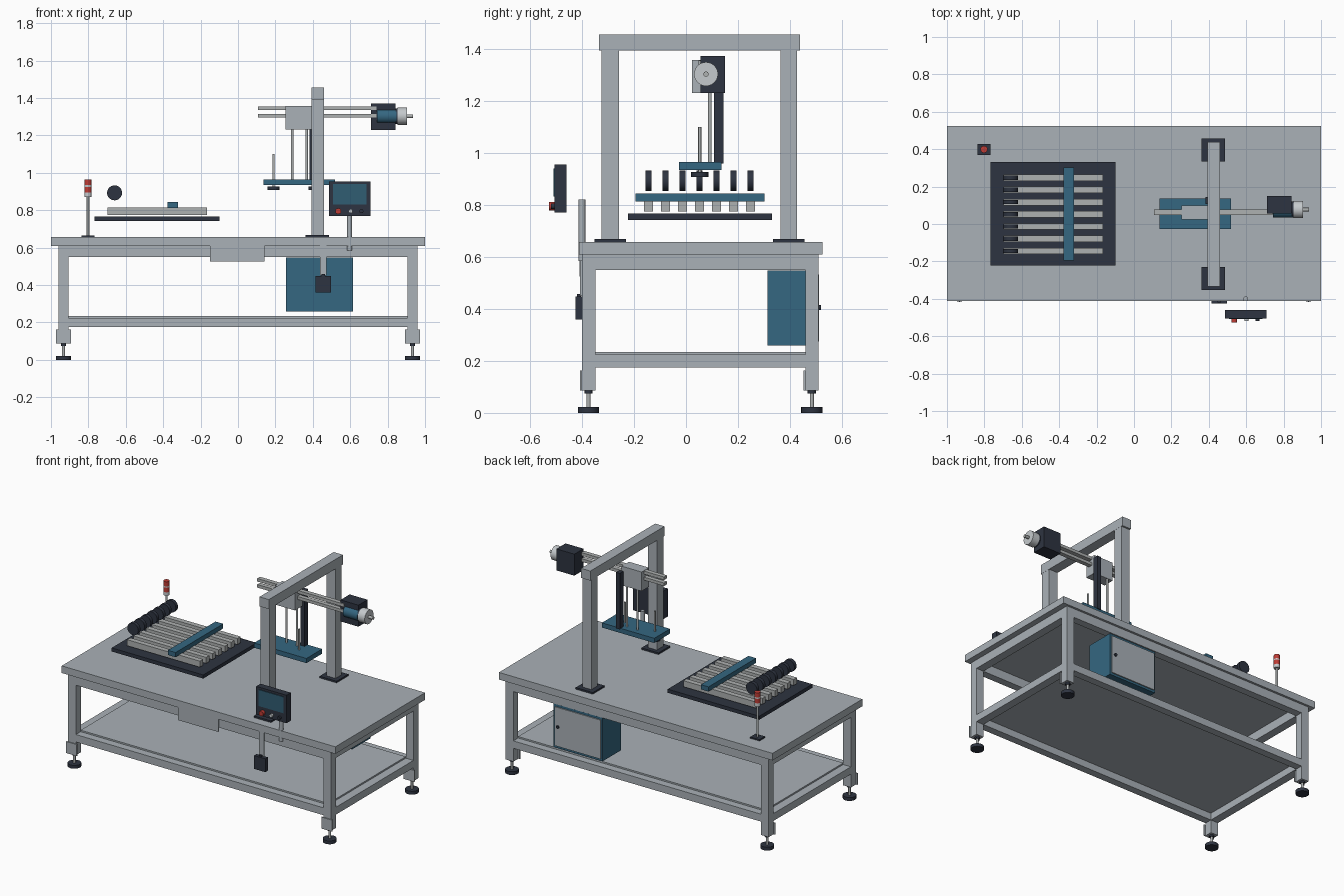
import bpy, bmesh, math
from mathutils import Matrix, Vector


def colour(name, r, g, b):
    m = bpy.data.materials.new(name)
    m.diffuse_color = (r, g, b, 1)
    return m


GREY = colour("frame grey", 0.40, 0.44, 0.475)
DARK = colour("charcoal", 0.027, 0.034, 0.052)
BLUE = colour("steel blue", 0.035, 0.135, 0.22)
SCREEN = colour("screen blue", 0.03, 0.11, 0.17)
STEEL = colour("bright steel", 0.42, 0.44, 0.44)
LIGHT = colour("light grey", 0.56, 0.59, 0.61)
RED = colour("signal red", 0.52, 0.045, 0.035)


def finish(bm, name, mat):
    me = bpy.data.meshes.new(name)
    bm.to_mesh(me)
    bm.free()
    me.materials.append(mat)
    ob = bpy.data.objects.new(name, me)
    bpy.context.collection.objects.link(ob)
    return ob


def box(name, mat, x0, x1, y0, y1, z0, z1):
    bm = bmesh.new()
    bmesh.ops.create_cube(bm, size=1)
    for v in bm.verts:
        v.co = Vector(((x0, x1)[v.co.x > 0], (y0, y1)[v.co.y > 0], (z0, z1)[v.co.z > 0]))
    return finish(bm, name, mat)


def rod(name, mat, axis, r, start, length, seg=20):
    """Cylinder from a start point along the positive x, y or z axis."""
    bm = bmesh.new()
    bmesh.ops.create_cone(bm, cap_ends=True, segments=seg, radius1=r, radius2=r, depth=length)
    bmesh.ops.translate(bm, verts=bm.verts, vec=(0, 0, length / 2))
    turn = {"x": Matrix.Rotation(math.pi / 2, 4, "Y"),
            "y": Matrix.Rotation(-math.pi / 2, 4, "X"),
            "z": Matrix.Identity(4)}[axis]
    bmesh.ops.transform(bm, matrix=Matrix.Translation(start) @ turn, verts=bm.verts)
    for f in bm.faces:
        f.smooth = len(f.verts) == 4
    for e in bm.edges:
        e.smooth = all(f.smooth for f in e.link_faces)
    return finish(bm, name, mat)


# Table top and lower shelf
box("table_top", GREY, -1, 1, -0.412, 0.525, 0.61, 0.657)
box("lower_shelf", GREY, -0.905, 0.905, -0.35, 0.46, 0.222, 0.234)

# Legs with adjustable feet
for sx in (-1, 1):
    for y0, plate in ((-0.40, -0.407), (0.459, 0.452)):
        cx, cy = sx * 0.933, y0 + 0.025
        box("leg", GREY, cx - 0.028, cx + 0.028, y0, y0 + 0.051, 0.087, 0.61)
        box("foot_bracket", GREY, cx - 0.039, cx + 0.039, plate, plate + 0.007, 0.087, 0.163)
        rod("foot_stem", STEEL, "z", 0.008, (cx, cy, 0.02), 0.07, 12)
        rod("foot_nut", DARK, "z", 0.016, (cx, cy, 0.075), 0.012, 6)
        rod("foot_pad", DARK, "z", 0.041, (cx, cy, 0), 0.022, 24)

# Upper and lower rails
for z0, z1 in ((0.55, 0.61), (0.175, 0.224)):
    for y0 in (-0.40, 0.459):
        box("long_rail", GREY, -0.906, 0.906, y0, y0 + 0.051, z0, z1)
    for sx in (-1, 1):
        box("cross_rail", GREY, sx * 0.933 - 0.028, sx * 0.933 + 0.028, -0.35, 0.46, z0, z1)

# Front plate on the rail
box("front_plate", GREY, -0.15, 0.143, -0.41, -0.40, 0.525, 0.609)

# Hanging switch box
box("switch_strap", GREY, 0.438, 0.474, -0.408, -0.399, 0.45, 0.609)
box("switch_box", DARK, 0.415, 0.497, -0.425, -0.398, 0.36, 0.448)
box("switch_gland", DARK, 0.447, 0.464, -0.42, -0.403, 0.448, 0.458)

# Control cabinet
box("cabinet", BLUE, 0.257, 0.615, 0.313, 0.505, 0.26, 0.547)
box("cabinet_door", GREY, 0.268, 0.604, 0.505, 0.512, 0.275, 0.532)
rod("cabinet_knob", DARK, "y", 0.01, (0.578, 0.512, 0.405), 0.008, 16)

# Operator panel
rod("panel_post", GREY, "z", 0.013, (0.597, -0.40, 0.585), 0.235)
box("panel_housing", DARK, 0.487, 0.708, -0.505, -0.46, 0.77, 0.955)
box("panel_screen", SCREEN, 0.508, 0.688, -0.509, -0.504, 0.832, 0.94)
for x, r, mat, depth in ((0.536, 0.016, RED, 0.021), (0.602, 0.011, LIGHT, 0.014),
                         (0.66, 0.011, DARK, 0.014)):
    rod("panel_button", mat, "y", r, (x, -0.505 - depth, 0.795), depth)

# Gantry
for y0, y1 in ((-0.325, -0.257), (0.363, 0.427)):
    yc = (y0 + y1) / 2
    box("gantry_post", GREY, 0.393, 0.459, y0, y1, 0.66, 1.394)
    box("gantry_base", DARK, 0.362, 0.487, yc - 0.061, yc + 0.061, 0.656, 0.668)
box("gantry_beam", GREY, 0.392, 0.46, -0.335, 0.439, 1.393, 1.456)

# Feeder with parallel lanes and rollers
box("feeder_base", DARK, -0.767, -0.098, -0.223, 0.331, 0.742, 0.766)
for i in range(7):
    y = -0.144 + i * 0.0653
    box("feeder_lane", STEEL, -0.698, -0.166, y - 0.017, y + 0.017, 0.775, 0.815)
    rod("feeder_roller", DARK, "y", 0.04, (-0.66, y - 0.0115, 0.893), 0.023, 28)
box("feeder_crossbar", BLUE, -0.376, -0.32, -0.195, 0.302, 0.813, 0.844)

# Signal tower
box("tower_base", DARK, -0.836, -0.768, 0.37, 0.427, 0.656, 0.666)
rod("tower_pole", STEEL, "z", 0.007, (-0.802, 0.399, 0.66), 0.22)
for z, h, mat in ((0.872, 0.023, LIGHT), (0.895, 0.03, RED), (0.925, 0.009, LIGHT), (0.934, 0.03, RED)):
    rod("tower_lamp", mat, "z", 0.019, (-0.802, 0.399, z), h)

# Horizontal slide and carriage
for z in (1.345, 1.305):
    box("slide_rail", STEEL, 0.107, 0.74, 0.048, 0.077, z - 0.01, z + 0.01)
box("carriage", GREY, 0.254, 0.40, 0.024, 0.1, 1.231, 1.357)

# Drive motor
box("gearbox", DARK, 0.711, 0.842, 0.055, 0.15, 1.23, 1.372)
rod("motor_body", BLUE, "x", 0.038, (0.742, 0.072, 1.303), 0.105, 28)
rod("motor_collar", DARK, "x", 0.042, (0.842, 0.077, 1.303), 0.012, 28)
rod("motor_flange", LIGHT, "x", 0.046, (0.854, 0.077, 1.303), 0.05, 28)
rod("motor_shaft", STEEL, "x", 0.01, (0.90, 0.077, 1.303), 0.036)

# Lifting head with guide rods and suction cups
for x in (0.29, 0.367):
    rod("guide_rod", STEEL, "z", 0.007, (x, 0.092, 0.96), 0.275, 14)
box("lift_column", DARK, 0.383, 0.412, 0.107, 0.144, 0.96, 1.33)
box("head_plate", BLUE, 0.136, 0.519, -0.027, 0.137, 0.934, 0.965)
for x in (0.19, 0.41):
    rod("cup_stem", STEEL, "z", 0.006, (x, 0.053, 0.92), 0.18, 14)
    rod("suction_cup", DARK, "z", 0.033, (x, 0.053, 0.908), 0.018, 24)
